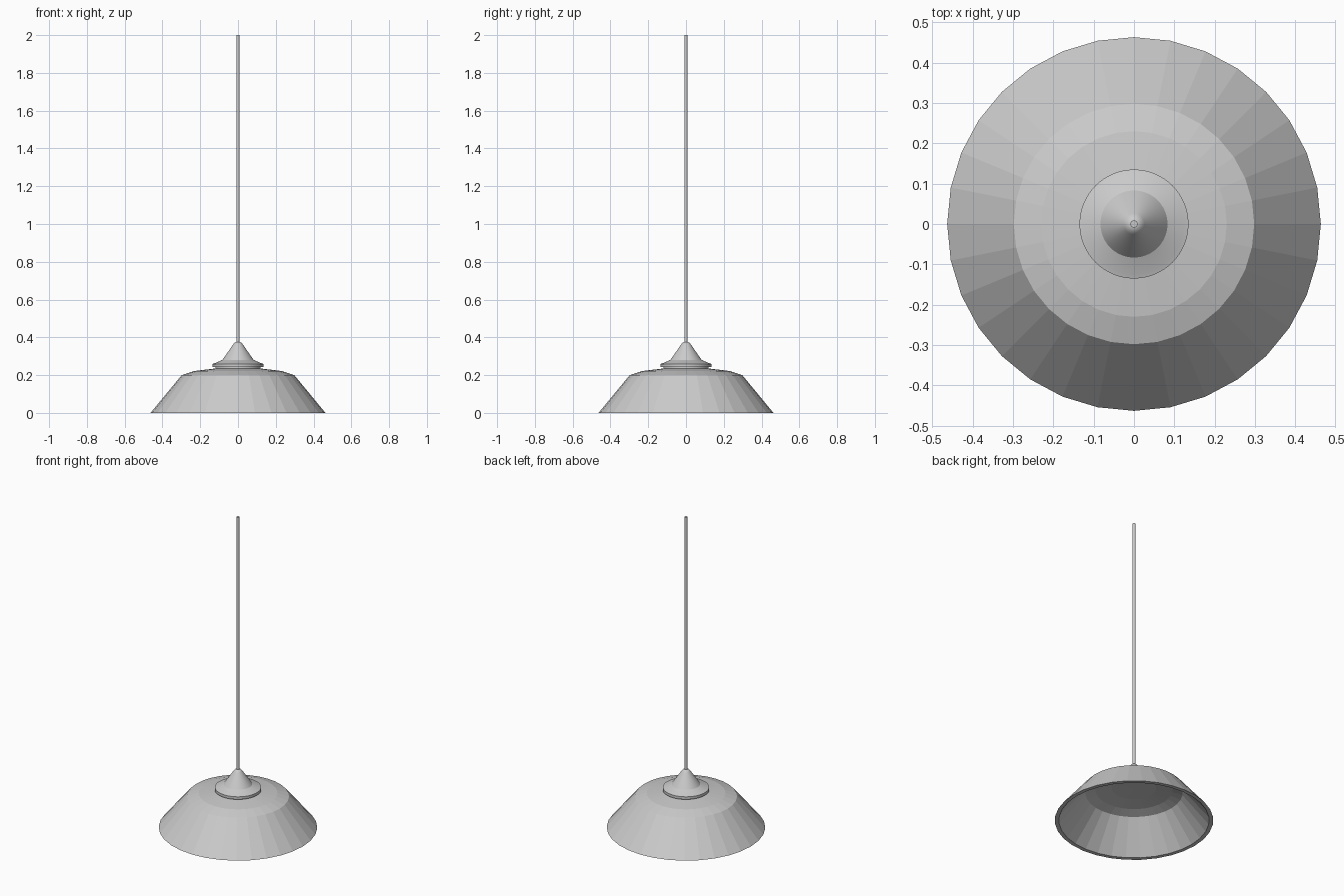
import bpy, bmesh, math

if "Cube" in bpy.data.objects:
    bpy.data.objects.remove(bpy.data.objects["Cube"])


def lathe(name, profile, sides, smooth_angle=None):
    """Spin (radius, z) points round the z axis; radius 0 becomes a pole."""
    bm = bmesh.new()
    rings = []
    for r, z in profile:
        if r == 0:
            rings.append([bm.verts.new((0, 0, z))] * sides)
        else:
            rings.append([bm.verts.new((r * math.cos(2 * math.pi * i / sides),
                                        r * math.sin(2 * math.pi * i / sides), z))
                          for i in range(sides)])
    for a, b in zip(rings, rings[1:]):
        for i in range(sides):
            j = (i + 1) % sides
            corners = list(dict.fromkeys((a[i], a[j], b[j], b[i])))
            bm.faces.new(corners)
    bmesh.ops.recalc_face_normals(bm, faces=bm.faces)
    mesh = bpy.data.meshes.new(name)
    bm.to_mesh(mesh)
    bm.free()
    obj = bpy.data.objects.new(name, mesh)
    bpy.context.collection.objects.link(obj)
    if smooth_angle:
        bpy.ops.object.select_all(action='DESELECT')
        obj.select_set(True)
        bpy.context.view_layer.objects.active = obj
        bpy.ops.object.shade_smooth_by_angle(angle=math.radians(smooth_angle))
    return obj


# Faceted hollow shade: outside from the crown to the rim, then back up inside
lathe("lamp_shade", [(0, 0.237), (0.13, 0.234), (0.23, 0.222), (0.298, 0.2),
                     (0.463, 0), (0.439, 0),
                     (0.285, 0.187), (0.225, 0.205), (0.13, 0.217), (0, 0.219)], 32)

# Stepped cap with a flared cone
lathe("shade_cap", [(0, 0.23), (0.12, 0.23), (0.12, 0.242), (0.135, 0.242),
                    (0.135, 0.259), (0.125, 0.262), (0.083, 0.28),
                    (0.026, 0.362), (0.018, 0.372), (0.008, 0.376), (0, 0.376)],
      64, 30)

# Hanging rod
lathe("hanging_rod", [(0, 0.36), (0.009, 0.36), (0.009, 2), (0, 2)], 16, 30)
